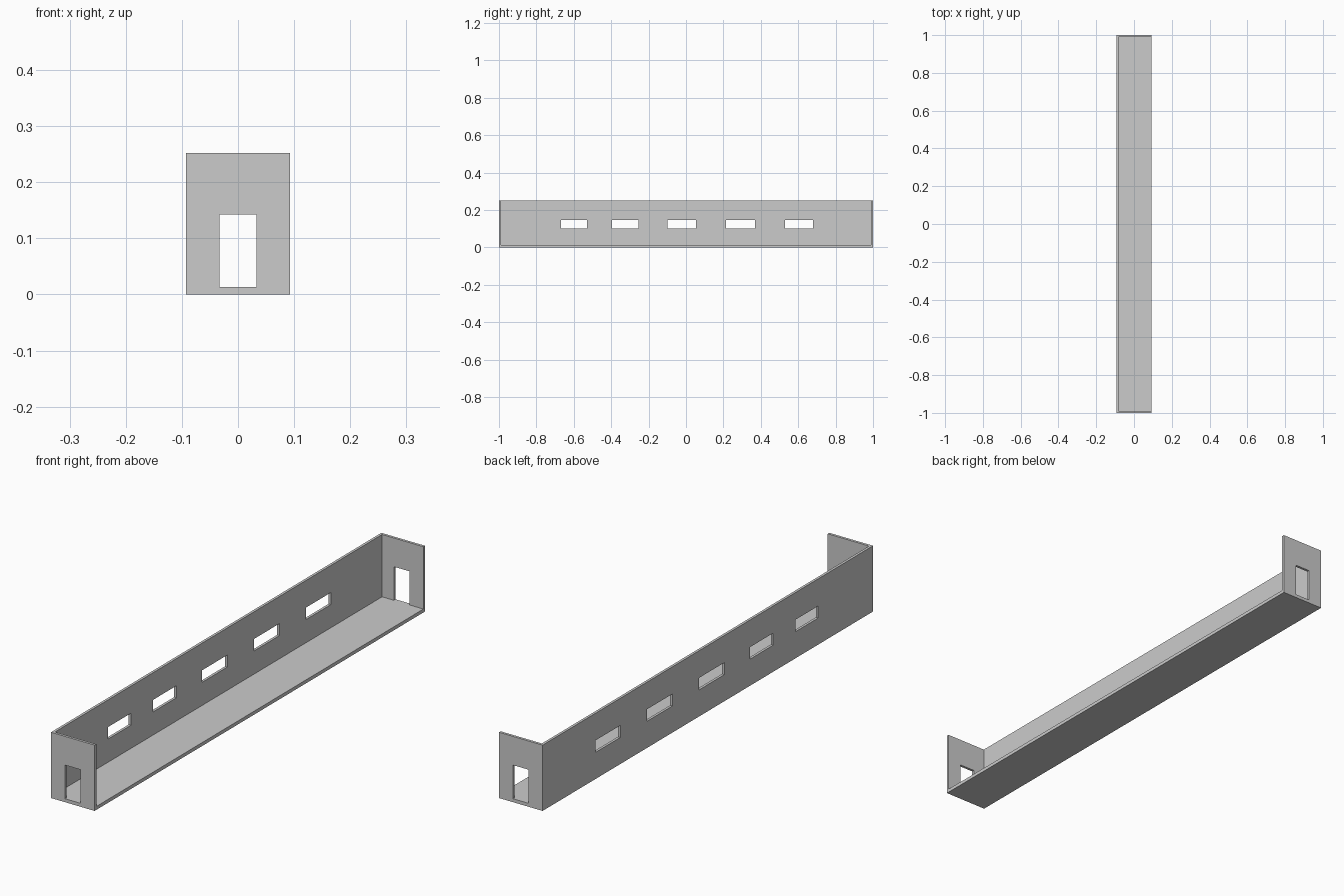
import bpy
import bmesh
from mathutils import Matrix, Vector

if "Cube" in bpy.data.objects:
    bpy.data.objects.remove(bpy.data.objects["Cube"])

W, L, H = 0.0925, 1.0, 0.252      # half width, half length, height
T, FLOOR = 0.01, 0.0133           # wall and floor thickness


def boxes(name, spans):
    """One object from boxes given as (x0, x1, y0, y1, z0, z1)."""
    bm = bmesh.new()
    for x0, x1, y0, y1, z0, z1 in spans:
        centre = Vector((x0 + x1, y0 + y1, z0 + z1)) / 2
        size = Matrix.Diagonal((x1 - x0, y1 - y0, z1 - z0, 1))
        bmesh.ops.create_cube(bm, size=1, matrix=Matrix.Translation(centre) @ size)
    mesh = bpy.data.meshes.new(name)
    bm.to_mesh(mesh)
    bm.free()
    obj = bpy.data.objects.new(name, mesh)
    bpy.context.collection.objects.link(obj)
    return obj


def cut(obj, cutter):
    mod = obj.modifiers.new("openings", 'BOOLEAN')
    mod.operation = 'DIFFERENCE'
    mod.solver = 'EXACT'
    mod.object = cutter
    cutter.hide_render = True
    cutter.display_type = 'WIRE'


# Floor, fitted between the walls
boxes("floor", [(-W + T, W, -L + T, L - T, 0, FLOOR)])

# Long side wall with five unevenly spaced windows
windows = [(-0.668, -0.53), (-0.396, -0.254), (-0.10, 0.053), (0.214, 0.369), (0.53, 0.68)]
side = boxes("side_wall", [(-W, -W + T, -L + T, L - T, 0, H)])
cut(side, boxes("window_cutter", [(-W - 0.05, -W + 0.05, a, b, 0.102, 0.148) for a, b in windows]))

# End walls with doorways
door = boxes("door_cutter", [(-0.033, 0.033, s - 0.05, s + 0.05, FLOOR, 0.142) for s in (-L, L)])
for name, y in (("front_end_wall", -L), ("back_end_wall", L - T)):
    cut(boxes(name, [(-W, W, y, y + T, 0, H)]), door)
